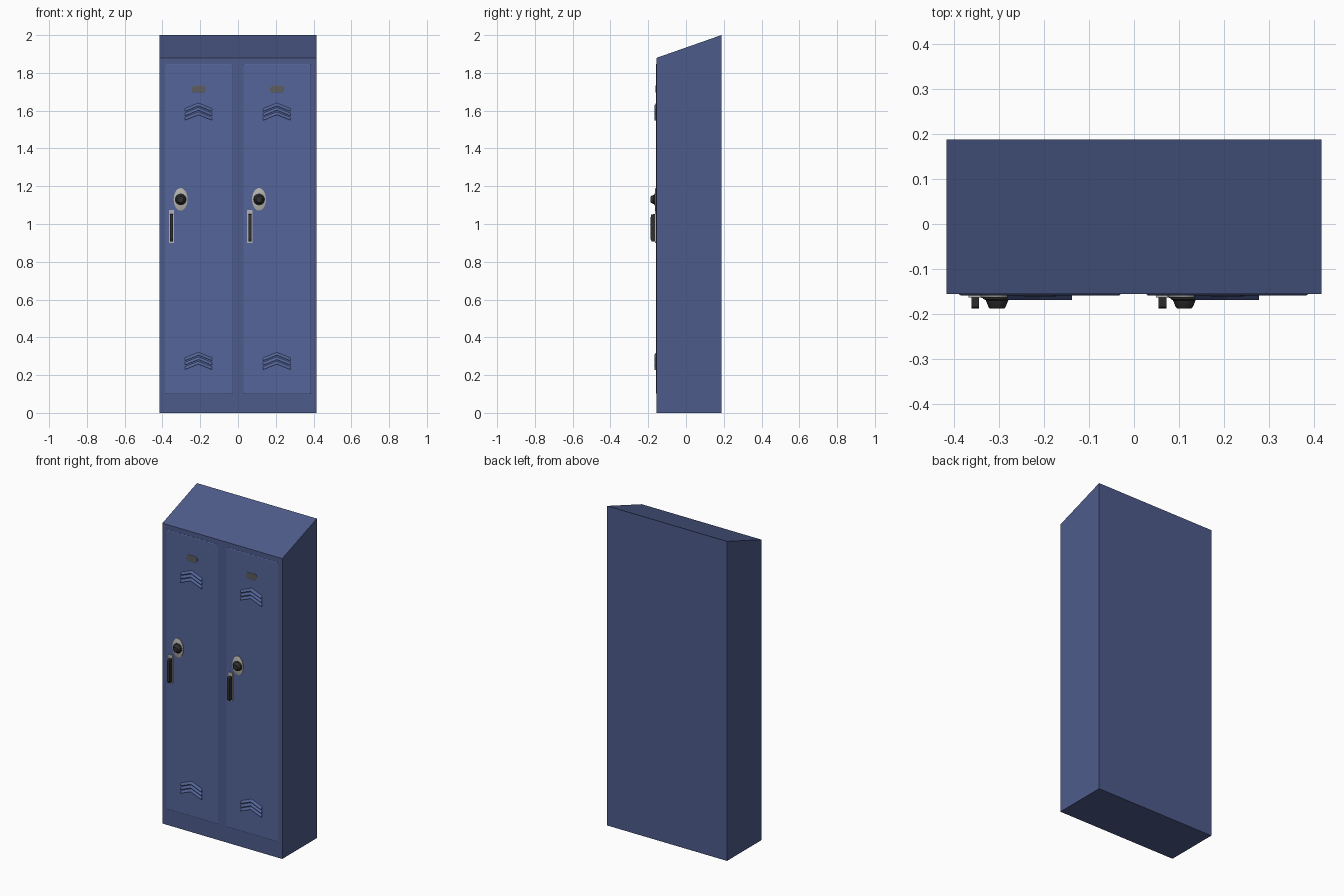
import bpy, bmesh, math

if "Cube" in bpy.data.objects:
    bpy.data.objects.remove(bpy.data.objects["Cube"])

FRONT = -0.155          # front plane of the cabinet
DOOR = FRONT - 0.003    # front plane of the doors


def material(name, rgb):
    m = bpy.data.materials.new(name)
    m.diffuse_color = (*rgb, 1)
    m.use_nodes = True
    m.node_tree.nodes["Principled BSDF"].inputs["Base Color"].default_value = m.diffuse_color
    return m


BODY = material("body_blue", (0.075, 0.105, 0.255))
PANEL = material("door_blue", (0.09, 0.13, 0.32))
STEEL = material("steel", (0.46, 0.45, 0.42))
DARK = material("dark_metal", (0.03, 0.03, 0.03))
PLATE = material("plate_grey", (0.11, 0.11, 0.11))


def loft(name, rings, mat, smooth=False):
    """Closed solid through rings of equal point count."""
    bm = bmesh.new()
    loops = [[bm.verts.new(p) for p in r] for r in rings]
    n = len(loops[0])
    for a, b in zip(loops, loops[1:]):
        for i in range(n):
            bm.faces.new((a[i], a[(i + 1) % n], b[(i + 1) % n], b[i]))
    bm.faces.new(loops[0])
    bm.faces.new(loops[-1])
    bmesh.ops.recalc_face_normals(bm, faces=bm.faces)
    me = bpy.data.meshes.new(name)
    bm.to_mesh(me)
    bm.free()
    me.materials.append(mat)
    ob = bpy.data.objects.new(name, me)
    bpy.context.collection.objects.link(ob)
    if smooth:
        bpy.ops.object.select_all(action='DESELECT')
        bpy.context.view_layer.objects.active = ob
        ob.select_set(True)
        bpy.ops.object.shade_smooth_by_angle(angle=math.radians(35))
    return ob


def rect(x0, x1, z0, z1, y):
    return [(x0, y, z0), (x1, y, z0), (x1, y, z1), (x0, y, z1)]


def oval(x, z, rx, rz, y, n=24):
    return [(x + rx * math.cos(2 * math.pi * i / n), y,
             z + rz * math.sin(2 * math.pi * i / n)) for i in range(n)]


# Cabinet with sloping top
side = [(FRONT, 0), (0.187, 0), (0.187, 2.0), (FRONT, 1.88)]
loft("cabinet", [[(x, y, z) for y, z in side] for x in (-0.415, 0.415)], BODY)


def louvre(name, x, z):
    """Chevron louvre: flush at the top, lip standing out at the bottom."""
    section = [(DOOR + 0.001, 0.0), (DOOR - 0.010, -0.016),
               (DOOR - 0.010, -0.019), (DOOR + 0.001, -0.019)]
    rings = [[(x + dx, y, z + dz + h) for y, h in section]
             for dx, dz in ((-0.072, -0.029), (0, 0), (0.072, -0.029))]
    loft(name, rings, PANEL)


for label, cx in (("left", -0.2085), ("right", 0.2065)):
    # Door panel with chamfered rim
    x0, x1, z0, z1 = cx - 0.179, cx + 0.179, 0.10, 1.848
    c = 0.003
    loft(f"{label}_door", [rect(x0, x1, z0, z1, FRONT + 0.002),
                           rect(x0, x1, z0, z1, FRONT - 0.001),
                           rect(x0 + c, x1 - c, z0 + c, z1 - c, DOOR)], PANEL)

    # Number plate
    outline = [(-0.037, -0.008), (-0.028, -0.019), (0.028, -0.019), (0.037, -0.008),
               (0.037, 0.008), (0.028, 0.019), (-0.028, 0.019), (-0.037, 0.008)]
    loft(f"{label}_number_plate",
         [[(cx + x * s, y, 1.714 + z * s) for x, z in outline]
          for s, y in ((1, DOOR + 0.001), (1, DOOR - 0.002), (0.86, DOOR - 0.003))], PLATE)

    # Two groups of three louvres
    for group, top in (("upper", 1.642), ("lower", 0.322)):
        for i in range(3):
            louvre(f"{label}_{group}_louvre_{i + 1}", cx - 0.001, top - 0.0235 * i)

    # Oval lock plate
    lx, lz = cx - 0.095, 1.13
    loft(f"{label}_lock_plate",
         [oval(lx, lz, 0.037, 0.06, DOOR + 0.001, 32),
          oval(lx, lz, 0.037, 0.06, DOOR - 0.004, 32),
          oval(lx, lz, 0.033, 0.056, DOOR - 0.006, 32)], STEEL, True)

    # Dial: flange and tapered knob
    dial = [(0.031, -0.161), (0.031, -0.166), (0.025, -0.169), (0.019, -0.184), (0.016, -0.187)]
    loft(f"{label}_lock_dial", [oval(lx, lz, r, r, y) for r, y in dial], DARK, True)

    # Handle plate and grip
    hx = cx - 0.144
    loft(f"{label}_handle_plate", [rect(hx - 0.014, hx + 0.014, 0.90, 1.075, y)
                                   for y in (DOOR + 0.001, DOOR - 0.005)], STEEL)
    grip = [(-0.160, 0.908), (-0.182, 0.908), (-0.187, 0.920),
            (-0.187, 1.035), (-0.184, 1.050), (-0.160, 1.054)]
    loft(f"{label}_handle_grip",
         [[(hx + dx, y, z) for y, z in grip] for dx in (-0.008, 0.009)], DARK)
